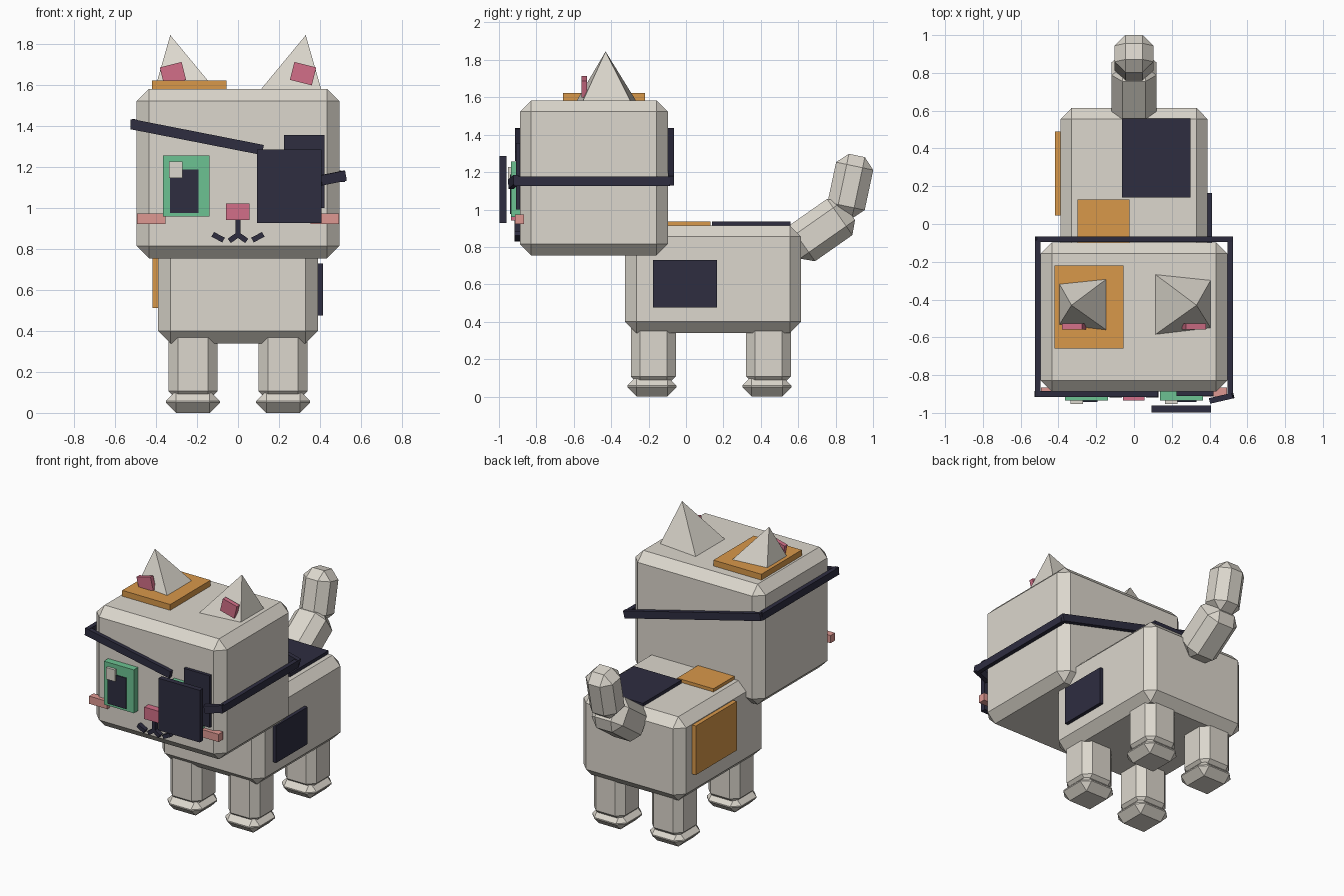
import bpy, bmesh
from math import radians
from mathutils import Matrix, Euler

if "Cube" in bpy.data.objects:
    bpy.data.objects.remove(bpy.data.objects["Cube"])


def material(name, hexcode):
    rgb = [int(hexcode[i:i + 2], 16) / 255 for i in (0, 2, 4)]
    lin = [c / 12.92 if c < 0.04045 else ((c + 0.055) / 1.055) ** 2.4 for c in rgb]
    m = bpy.data.materials.new(name)
    m.diffuse_color = (*lin, 1)
    m.use_nodes = True
    m.node_tree.nodes["Principled BSDF"].inputs["Base Color"].default_value = m.diffuse_color
    return m


CREAM = material("cream_fur", "DCD7CD")
ORANGE = material("orange_fur", "D8984A")
DARK = material("dark_navy", "2E2D40")
GREEN = material("eye_green", "6CC292")
PINK = material("pink", "D26F88")
BLUSH = material("blush", "DE9892")


def finish(bm, name, mat):
    bmesh.ops.recalc_face_normals(bm, faces=bm.faces)
    me = bpy.data.meshes.new(name)
    bm.to_mesh(me)
    bm.free()
    me.materials.append(mat)
    ob = bpy.data.objects.new(name, me)
    bpy.context.collection.objects.link(ob)
    return ob


def block(name, mat, centre, size, rot=(0, 0, 0), bevel=0):
    """Box with optional one-step chamfer; rot in degrees."""
    bm = bmesh.new()
    bmesh.ops.create_cube(bm, size=1, matrix=Matrix.Diagonal((*size, 1)))
    if bevel:
        bmesh.ops.bevel(bm, geom=bm.edges[:], offset=bevel, segments=1,
                        profile=0.5, affect='EDGES')
    ob = finish(bm, name, mat)
    ob.location = centre
    ob.rotation_euler = Euler([radians(a) for a in rot])
    return ob


def span(name, mat, x, y, z, bevel=0):
    """Box given by its x, y and z ranges."""
    r = (x, y, z)
    return block(name, mat, [(a + b) / 2 for a, b in r], [b - a for a, b in r], bevel=bevel)


# Body and head
span("body", CREAM, (-.39, .39), (-.325, .615), (.34, .915), .06)
span("head", CREAM, (-.495, .495), (-.888, -.097), (.755, 1.583), .06)

# Legs and paws
for sx, side in ((-1, "left"), (1, "right")):
    for y, end in ((-.174, "front"), (.441, "back")):
        block(f"{end}_{side}_leg", CREAM, (sx * .22, y, .24), (.24, .24, .36), bevel=.047)
        block(f"{end}_{side}_paw", CREAM, (sx * .22, y - .008, .054), (.264, .264, .108), bevel=.05)

# Tail
block("tail_base", CREAM, (0, .722, .89), (.236, .236, .36), (-55, 0, 0), .058)
block("tail_tip", CREAM, (0, .879, 1.125), (.205, .203, .335), (-12, 0, 0), .058)

# Ears: outward-leaning pyramids, with pink inner plates
for sx, side in ((-1, "left"), (1, "right")):
    bm = bmesh.new()
    base = [bm.verts.new((sx * x, y, 1.578)) for x, y in
            ((.11, -.265), (.407, -.296), (.407, -.552), (.11, -.587))]
    tip = bm.verts.new((sx * .331, -.43, 1.845))
    bm.faces.new(base)
    for i in range(4):
        bm.faces.new((base[i], base[(i + 1) % 4], tip))
    finish(bm, f"{side}_ear", CREAM)
    block(f"{side}_inner_ear", PINK, (sx * .318, -.543, 1.657), (.11, .03, .09), (0, sx * 14, 0))

# Fur patches
span("head_top_patch", ORANGE, (-.42, -.055), (-.658, -.219), (1.57, 1.623))
span("back_patch_dark", DARK, (-.063, .298), (.14, .558), (.905, .937))
span("back_patch_orange", ORANGE, (-.30, -.023), (-.15, .13), (.905, .937))
span("right_side_patch", DARK, (.38, .414), (-.176, .165), (.475, .73))
span("left_side_patch", ORANGE, (-.418, -.38), (.045, .49), (.513, .85))
span("brow_patch", DARK, (.225, .422), (-.91, -.88), (1.0, 1.356))

# Eyes (the right one sits under the eyepatch)
for sx, side, glint in ((-1, "left", -.303), (1, "right", .198)):
    block(f"{side}_eye", GREEN, (sx * .252, -.905, 1.108), (.228, .06, .298))
    block(f"{side}_pupil", DARK, (sx * .262, -.92, 1.082), (.14, .044, .212))
    block(f"{side}_eye_glint", CREAM, (glint, -.93, 1.188), (.066, .046, .08))

# Eyepatch and its strap
span("eyepatch", DARK, (.093, .408), (-.998, -.961), (.928, 1.286))
block("strap_front", DARK, (-.2, -.9, 1.347), (.655, .03, .05), (0, 11.1, 0))
block("strap_front_right", DARK, (.464, -.922, 1.147), (.125, .03, .05), (0, -11, 13))
span("strap_left", DARK, (-.524, -.494), (-.915, -.085), (1.383, 1.433))
span("strap_right", DARK, (.494, .523), (-.92, -.085), (1.127, 1.177))
block("strap_back", DARK, (0, -.08, 1.283), (1.07, .03, .05), (0, 14, 0))

# Nose, mouth and cheeks
block("nose", PINK, (-.002, -.905, .982), (.114, .06, .082))
block("mouth_middle", DARK, (0, -.9, .905), (.025, .036, .08))
for sx, side in ((-1, "left"), (1, "right")):
    block(f"{side}_mouth_inner", DARK, (sx * .02, -.9, .856), (.055, .036, .026), (0, sx * 35, 0))
    block(f"{side}_mouth_outer", DARK, (sx * .097, -.9, .858), (.06, .036, .026), (0, -sx * 28, 0))
    block(f"{side}_cheek", BLUSH, (sx * .424, -.89, .948), (.138, .048, .053))
